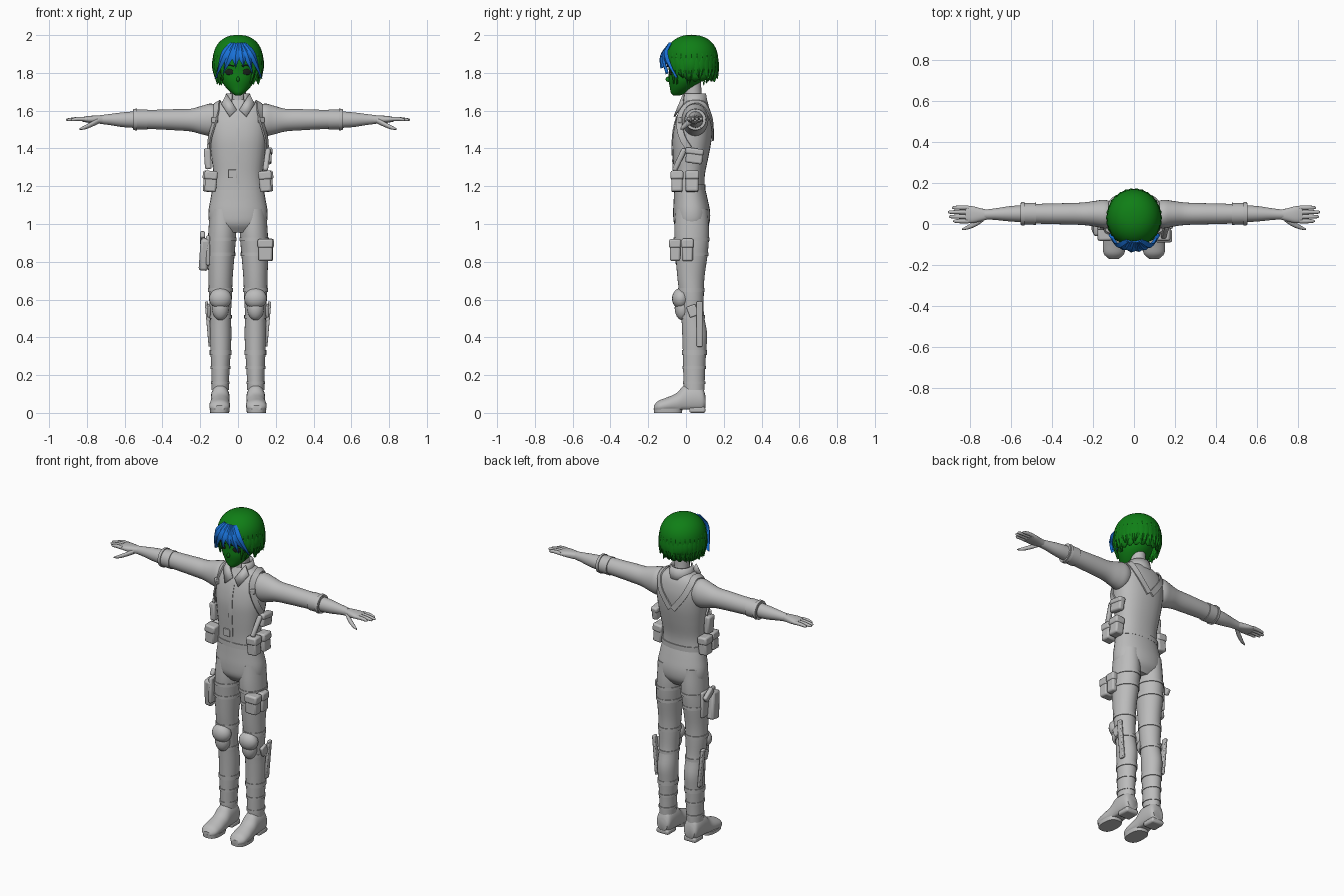
import bpy, bmesh, math, random
from mathutils import Vector, Matrix, Euler

random.seed(4)
if "Cube" in bpy.data.objects:
    bpy.data.objects.remove(bpy.data.objects["Cube"])
parts = []


def material(name, rgb):
    m = bpy.data.materials.new(name)
    m.use_nodes = True
    m.diffuse_color = (*rgb, 1)
    m.node_tree.nodes["Principled BSDF"].inputs["Base Color"].default_value = (*rgb, 1)
    return m


GREY = material("cloth_grey", (0.5, 0.5, 0.5))
GREEN = material("head_green", (0.005, 0.21, 0.008))
BLUE = material("fringe_blue", (0.01, 0.17, 0.7))
DARK = material("eye_dark", (0.01, 0.015, 0.01))


def finish(name, bm, mat, mirror=False, bevel=0, solid=0):
    bmesh.ops.remove_doubles(bm, verts=bm.verts, dist=0.00005)
    bmesh.ops.recalc_face_normals(bm, faces=bm.faces)
    mesh = bpy.data.meshes.new(name)
    bm.to_mesh(mesh)
    bm.free()
    mesh.materials.append(mat)
    ob = bpy.data.objects.new(name, mesh)
    bpy.context.scene.collection.objects.link(ob)
    if solid:
        mod = ob.modifiers.new("Thickness", "SOLIDIFY")
        mod.thickness, mod.offset = solid, 0
    if bevel:
        mod = ob.modifiers.new("Bevel", "BEVEL")
        mod.width, mod.segments = bevel, 2
    if mirror:
        mod = ob.modifiers.new("Mirror", "MIRROR")
        mod.use_mirror_merge = False
    parts.append(ob)
    return ob


def skin(name, rows, mat, closed=True, caps=True, **kw):
    """Bridge rows of points into a surface."""
    bm = bmesh.new()
    grid = [[bm.verts.new(p) for p in row] for row in rows]
    n = len(rows[0])
    for a, b in zip(grid, grid[1:]):
        for j in range(n if closed else n - 1):
            k = (j + 1) % n
            bm.faces.new((a[j], a[k], b[k], b[j]))
    if caps:
        bm.faces.new(grid[0])
        bm.faces.new(grid[-1])
    return finish(name, bm, mat, **kw)


def smooth(points, steps=4):
    """Catmull-Rom curve through points of any dimension."""
    p = [Vector(q) for q in points]
    p = [p[0] * 2 - p[1]] + p + [p[-1] * 2 - p[-2]]
    out = []
    for a, b, c, d in zip(p, p[1:], p[2:], p[3:]):
        for i in range(steps):
            t = i / steps
            out.append((b * 2 + (c - a) * t + (a * 2 - b * 5 + c * 4 - d) * t ** 2
                        + (b * 3 - a - c * 3 + d) * t ** 3) * 0.5)
    return out + [p[-2]]


def ring_point(ring, angle, n=2.0, axis="z", off=0.0):
    t, a, b, ra, rb = ring
    c, s = math.cos(angle), math.sin(angle)
    u = a + (ra + off) * math.copysign(abs(c) ** (2 / n), c)
    v = b + (rb + off) * math.copysign(abs(s) ** (2 / n), s)
    return Vector({"z": (u, v, t), "x": (t, u, v), "y": (u, t, v)}[axis])


def loft(name, rings, mat, axis="z", n=2.0, floor=0.0, seg=28, **kw):
    rows = [[ring_point(r, math.tau * j / seg, n, axis) for j in range(seg)] for r in smooth(rings)]
    for row in rows:
        for p in row:
            p.z = max(p.z, floor)
    return skin(name, rows, mat, **kw)


def section(rings, z):
    return min(smooth(rings, 20), key=lambda r: abs(r[0] - z))


def surf(rings, z, deg, off, n=2.0):
    return ring_point(section(rings, z), math.radians(deg), n, "z", off)


def band(name, rings, z, height, off=0.005, n=2.0, **kw):
    r = section(rings, z)
    ends = [(z + d, r[1], r[2], r[3] + off, r[4] + off) for d in (-height / 2, height / 2)]
    return loft(name, ends, GREY, n=n, **kw)


def ribbon(name, pts, width, thick, mat, centre, taper=False, **kw):
    path, rows = smooth(pts), []
    for i, p in enumerate(path):
        t = i / (len(path) - 1)
        tangent = path[min(i + 1, len(path) - 1)] - path[max(i - 1, 0)]
        out = (p - Vector(centre)).normalized()
        side = tangent.cross(out).normalized()
        w = width / 2
        if taper:
            w *= max(0.03, 1 - t ** 2.5) * (0.55 + 0.45 * math.sin(math.pi * t))
            rows.append([p - side * w, p + out * thick, p + side * w, p - out * thick])
        else:
            rows.append([p - side * w, p - side * w + out * thick, p + side * w + out * thick, p + side * w])
    return skin(name, rows, mat, **kw)


def box(name, centre, size, rot=(0, 0, 0), bevel=0.01, **kw):
    bm = bmesh.new()
    m = Matrix.LocRotScale(Vector(centre), Euler([math.radians(a) for a in rot]), Vector(size))
    bmesh.ops.create_cube(bm, size=1, matrix=m)
    return finish(name, bm, GREY, bevel=bevel, **kw)


def ball(name, centre, radii, mat, rot=(0, 0, 0), **kw):
    bm = bmesh.new()
    m = Matrix.LocRotScale(Vector(centre), Euler([math.radians(a) for a in rot]), Vector(radii))
    bmesh.ops.create_uvsphere(bm, u_segments=20, v_segments=12, radius=1, matrix=m)
    return finish(name, bm, mat, **kw)


def pouch(name, centre, size, rot=(0, 0, 0), **kw):
    x, y, z = centre
    box(name, centre, size, rot, **kw)
    box(name + "_flap", (x, y, z + size[2] * 0.3), (size[0] + 0.008, size[1] + 0.008, size[2] * 0.42), rot, **kw)


# Torso, hips and legs
torso = [(1.18, 0, .018, .135, .08), (1.26, 0, .018, .13, .082), (1.36, 0, .025, .142, .095),
         (1.45, 0, .032, .153, .104), (1.53, 0, .04, .157, .1), (1.59, 0, .045, .148, .086),
         (1.63, 0, .048, .12, .068), (1.66, 0, .045, .06, .05)]
hips = [(.955, 0, .03, .1, .06), (1.0, 0, .03, .148, .092), (1.06, 0, .03, .157, .098),
        (1.13, 0, .025, .146, .09), (1.2, 0, .018, .134, .08)]
leg = [(1.08, .08, .03, .068, .085), (.96, .083, .03, .074, .092), (.85, .089, .03, .072, .086),
       (.72, .092, .026, .064, .072), (.62, .093, .03, .061, .064), (.52, .092, .035, .055, .06),
       (.42, .092, .046, .057, .066), (.33, .092, .045, .054, .062), (.23, .093, .043, .048, .058),
       (.12, .094, .043, .045, .055)]
loft("shirt", torso, GREY, n=2.3)
loft("trousers_seat", hips, GREY, n=2.2)
loft("legs", leg, GREY, mirror=True)
band("belt", torso, 1.195, .03, .005, 2.3)
for z, h in ((.92, .018), (.84, .018), (.65, .022), (.51, .018), (.32, .025), (.24, .014), (.16, .014)):
    band("leg_strap", leg, z, h, .004, mirror=True)

# Boots with sole and heel
boot = [(.102, .094, .06, .035, .035), (.085, .094, .07, .046, .07), (.04, .094, .075, .05, .08),
        (-.01, .094, .07, .05, .075), (-.05, .095, .05, .051, .055), (-.1, .097, .04, .055, .042),
        (-.145, .098, .032, .05, .033), (-.17, .098, .025, .025, .015)]
loft("boots", boot, GREY, axis="y", floor=.018, mirror=True)
sole = [(0, .097, -.095, .05, .074), (.022, .097, -.095, .053, .076)]
loft("boot_soles", sole, GREY, n=2.6, mirror=True)
box("boot_heels", (.094, .06, .016), (.084, .085, .032), mirror=True)

# Knee pads and calf sheaths
ball("knee_pads", (.093, -.028, .605), (.06, .046, .055), GREY, mirror=True)
ball("knee_pad_lower", (.093, -.018, .555), (.045, .042, .065), GREY, mirror=True)
box("calf_sheaths", (.157, .072, .47), (.018, .032, .24), (0, 5, 0), .005, mirror=True)
box("knee_buckles", (.155, .035, .54), (.02, .05, .06), (20, 0, 0), .006, mirror=True)

# Arms, cuffs, hands
arm = [(.09, .045, 1.555, .055, .06), (.14, .048, 1.552, .07, .085), (.19, .05, 1.55, .063, .076),
       (.25, .05, 1.55, .055, .06), (.33, .05, 1.552, .052, .056), (.42, .05, 1.553, .05, .052),
       (.5, .05, 1.554, .047, .05)]
forearm = [(.5, .05, 1.553, .043, .046), (.6, .05, 1.552, .038, .04), (.68, .048, 1.553, .028, .029),
           (.73, .046, 1.553, .024, .023)]
palm = [(.71, .046, 1.553, .022, .021), (.75, .045, 1.553, .032, .021), (.79, .046, 1.554, .041, .018),
        (.825, .048, 1.554, .04, .012)]
loft("sleeves", arm, GREY, axis="x", mirror=True)
loft("forearms", forearm, GREY, axis="x", mirror=True)
loft("palms", palm, GREY, axis="x", n=2.4, mirror=True)
for x0, x1, r in ((.48, .555, .054), (.535, .552, .058)):
    loft("sleeve_cuffs", [(x0, .05, 1.553, r, r), (x1, .05, 1.553, r - .002, r - .002)], GREY, axis="x", mirror=True)
for k, tip in enumerate((.885, .905, .91, .89)):
    y = .014 + k * .022
    finger = [(.81, y, 1.555, .011, .011), (.85, y, 1.556, .0105, .0105),
              (tip - .01, y, 1.552, .008, .008), (tip, y, 1.551, .003, .003)]
    loft("finger", finger, GREY, axis="x", seg=12, mirror=True)
thumb = [(.735, .03, 1.548, .016, .016), (.77, .005, 1.53, .015, .014), (.81, -.015, 1.512, .011, .011),
         (.84, -.026, 1.502, .004, .004)]
loft("thumbs", thumb, GREY, axis="x", seg=12, mirror=True)

# Neck, collar and harness
loft("neck", [(1.6, 0, .045, .05, .05), (1.67, 0, .038, .044, .046), (1.76, 0, .035, .042, .044)], GREY)
rows = []
for z, r in ((1.625, .075), (1.655, .066), (1.69, .06)):
    rows.append([(r * math.cos(a), .042 + r * math.sin(a), z)
                 for a in (math.radians(-60 + 300 * j / 30) for j in range(31))])
skin("collar", rows, GREY, closed=False, caps=False, solid=.008)
flap = [(.06, -.012, 1.688), (.007, -.042, 1.605), (.045, -.062, 1.568), (.088, -.018, 1.635)]
bm = bmesh.new()
bm.faces.new([bm.verts.new(p) for p in flap])
finish("collar_flaps", bm, GREY, mirror=True, solid=.009)
ribbon("placket", [surf(torso, z, -90, .001, 2.3) for z in (1.21, 1.3, 1.4, 1.5, 1.57)], .022, .004, GREY, (0, .04, 1.4))
harness = [(-5, 1.4), (-25, 1.46), (-42, 1.53), (-45, 1.59), (-25, 1.632), (15, 1.64), (45, 1.61), (65, 1.54), (88, 1.45)]
ribbon("shoulder_straps", [surf(torso, z, d, .003, 2.3) for d, z in harness], .034, .009, GREY, (0, .04, 1.45), mirror=True)
box("strap_buckles", surf(torso, 1.55, -44, .008, 2.3), (.034, .018, .03), (0, 0, 30), .004, mirror=True)
box("shirt_tab", (-.03, -.066, 1.265), (.045, .008, .045), bevel=.002)

# Belt, chest and thigh gear
pouch("belt_front_pouches", (.143, -.048, 1.225), (.062, .06, .11), (0, -5, 0), mirror=True)
pouch("belt_side_pouches", (.155, .032, 1.225), (.055, .068, .11), (0, -5, 0), mirror=True)
pouch("left_side_pouch", (.16, .045, 1.36), (.036, .09, .08), (-8, 0, 0))
box("left_tool_handle", (.152, -.035, 1.34), (.028, .028, .13), (-25, 8, 0))
box("right_radio", (-.16, .0, 1.345), (.036, .06, .11), (0, -4, 0))
box("right_radio_knob", (-.157, -.015, 1.41), (.014, .014, .03), bevel=.004)
pouch("left_thigh_front_pouch", (.145, -.058, .862), (.075, .056, .115))
pouch("left_thigh_side_pouch", (.168, .008, .862), (.036, .058, .118))
box("right_holster_plate", (-.158, .01, .86), (.022, .13, .16), bevel=.009)
box("right_holster", (-.178, -.015, .84), (.05, .07, .17), (8, 4, 0), .014)
box("right_grip", (-.187, .045, .925), (.026, .085, .04), (-35, 0, 0), .008)

# Head and face
head = [(1.68, 0, -.05, .014, .018), (1.695, 0, -.04, .035, .04), (1.725, 0, -.02, .066, .066),
        (1.765, 0, 0, .091, .092), (1.81, 0, .012, .1, .103), (1.87, 0, .018, .105, .112), (1.94, 0, .02, .085, .095),
        (1.975, 0, .02, .05, .06)]
loft("head", head, GREEN)
ball("nose", (0, -.094, 1.766), (.008, .014, .014), GREEN, rot=(-20, 0, 0))
ball("eyes", (.047, -.078, 1.805), (.024, .005, .016), DARK, rot=(0, 0, 26), mirror=True)
brow = [(.02, -.096, 1.835), (.045, -.09, 1.84), (.072, -.073, 1.832)]
ribbon("brows", brow, .007, .004, DARK, (0, .03, 1.83), mirror=True)


# Hair cap with a jagged hem
def hair_point(a, z, off=0.0):
    if z > 1.87:
        r = max(0, 1 - ((z - 1.87) / .13) ** 2.2) ** .4545
    else:
        r = 1 - .2 * ((1.87 - z) / .13) ** 2
    return Vector(((.13 * r + off) * math.cos(a), .03 + (.138 * r + off) * math.sin(a), z))


seg, levels, rows = 60, 14, []
for i in range(levels + 1):
    row = []
    for j in range(seg):
        a = math.tau * j / seg
        hem = 1.755 + .13 * max(0, -math.sin(a)) ** 2 + .012 * (j % 3 == 0)
        row.append(hair_point(a, 2 - (2 - hem) * (i / levels) ** 1.5))
    rows.append(row)
skin("hair_cap", rows, GREEN, caps=False, solid=.004)

# Hair tips around the hem, and the blue fringe
centre = (0, .03, 1.85)
for deg in range(-48, 229, 12):
    a, tip = math.radians(deg), random.uniform(1.735, 1.775)
    a2 = a + random.uniform(-.12, .12)
    flick = random.uniform(-.004, .014)
    ribbon("hair_tip", [hair_point(a, 1.9, -.004), hair_point(a, 1.83, .003), hair_point(a2, tip, flick)],
           .045, .007, GREEN, centre, taper=True)
fringe = [(-.03, -.075, -.108, -.118, -.05, 1.77), (-.018, -.045, -.12, -.078, -.1, 1.795),
          (0, -.012, -.128, -.012, -.127, 1.825), (.012, .022, -.126, .03, -.122, 1.83),
          (.018, .05, -.12, .075, -.1, 1.8), (.03, .078, -.108, .122, -.05, 1.775)]
for x0, x1, y1, x2, y2, z2 in fringe:
    ribbon("fringe_lock", [(x0, -.084, 1.955), (x1, y1, 1.89), (x2, y2, z2)], .056, .009, BLUE, centre, taper=True)

# Smooth shading with sharp creases kept
bpy.ops.object.select_all(action="DESELECT")
for ob in parts:
    ob.select_set(True)
bpy.context.view_layer.objects.active = parts[0]
bpy.ops.object.shade_smooth_by_angle(angle=math.radians(40))
